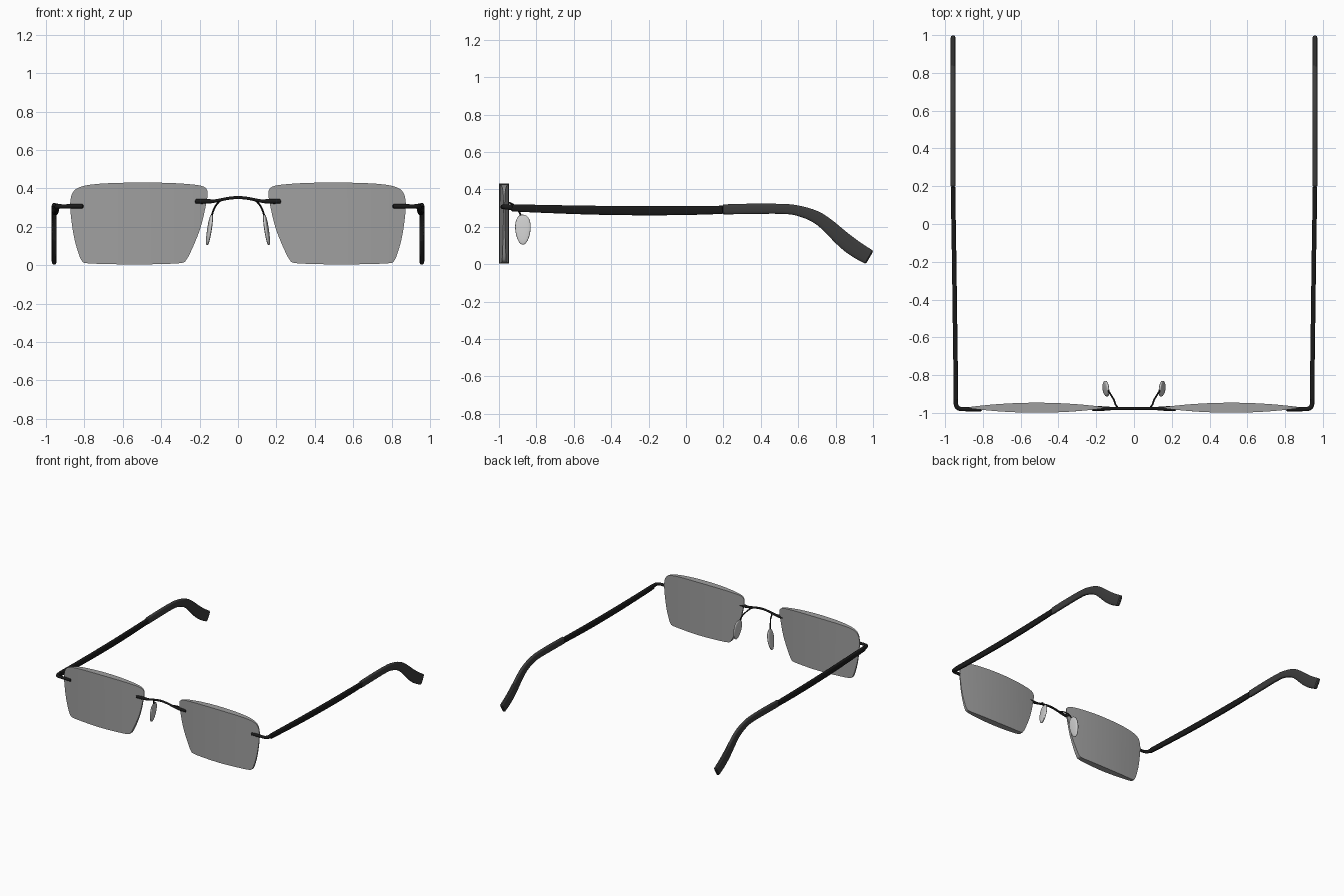
import bpy, bmesh, math
from mathutils import Vector

if "Cube" in bpy.data.objects:
    bpy.data.objects.remove(bpy.data.objects["Cube"])


def material(name, rgba):
    m = bpy.data.materials.new(name)
    m.diffuse_color = rgba
    m.use_nodes = True
    m.node_tree.nodes["Principled BSDF"].inputs["Base Color"].default_value = m.diffuse_color
    return m


BLACK = material("black_metal", (0.01, 0.01, 0.01, 1))
DARK = material("dark_plastic", (0.045, 0.045, 0.045, 1))
GLASS = material("lens_grey", (0.35, 0.35, 0.35, 0.6))
CLEAR = material("pad_grey", (0.6, 0.6, 0.6, 0.8))


def finish(bm, name, mat, angle=40):
    bmesh.ops.recalc_face_normals(bm, faces=bm.faces)
    me = bpy.data.meshes.new(name)
    bm.to_mesh(me)
    bm.free()
    ob = bpy.data.objects.new(name, me)
    bpy.context.collection.objects.link(ob)
    me.materials.append(mat)
    bpy.ops.object.select_all(action='DESELECT')
    ob.select_set(True)
    bpy.context.view_layer.objects.active = ob
    bpy.ops.object.shade_smooth_by_angle(angle=math.radians(angle))
    return ob


def smooth(pts, steps, closed=False):
    """Catmull-Rom through tuples of any length."""
    P = [Vector(p) for p in pts]
    n = len(P)
    get = (lambda i: P[i % n]) if closed else (lambda i: P[max(0, min(n - 1, i))])
    out = []
    for i in range(n if closed else n - 1):
        a, b, c, d = (get(i + k) for k in (-1, 0, 1, 2))
        for s in range(steps):
            t = s / steps
            out.append(0.5 * (2 * b + (c - a) * t + (2 * a - 5 * b + 4 * c - d) * t * t
                              + (3 * b - a - 3 * c + d) * t ** 3))
    if not closed:
        out.append(P[-1])
    return out


def sweep(name, pts, mat, side=1, sides=12, power=2, steps=5, cap=0.5):
    """Sweep a superellipse along (x, y, z, half_width, half_height) points."""
    S = smooth(pts, steps)
    path = [Vector((p[0] * side, p[1], p[2])) for p in S]
    rows = []
    for i, p in enumerate(path):
        t = (path[min(i + 1, len(path) - 1)] - path[max(i - 1, 0)]).normalized()
        rows.append((p, t, S[i][3], S[i][4]))
    # small rounded ends
    p, t, w, h = rows[0]
    r = w * cap
    rows[0] = (p + t * r, t, w, h)
    rows.insert(0, (p, t, w * (1 - cap), h - r))
    p, t, w, h = rows[-1]
    r = w * cap
    rows[-1] = (p - t * r, t, w, h)
    rows.append((p, t, w * (1 - cap), h - r))
    bm = bmesh.new()
    rings = []
    for p, t, w, h in rows:
        lat = t.cross(Vector((0, 0, 1))).normalized()
        up = lat.cross(t)
        ring = []
        for k in range(sides):
            a = 2 * math.pi * (k + 0.5) / sides
            c, s = math.cos(a), math.sin(a)
            u = math.copysign(abs(c) ** (2 / power), c) * w
            v = math.copysign(abs(s) ** (2 / power), s) * h
            ring.append(bm.verts.new(p + lat * u + up * v))
        rings.append(ring)
    for a, b in zip(rings, rings[1:]):
        for k in range(sides):
            j = (k + 1) % sides
            bm.faces.new((a[k], a[j], b[j], b[k]))
    bm.faces.new(rings[0])
    bm.faces.new(rings[-1])
    return finish(bm, name, mat)


LENS = [(.205, .417), (.3, .426), (.4, .43), (.515, .431), (.63, .429), (.73, .424), (.81, .412),
        (.855, .388), (.873, .34), (.872, .27), (.857, .16), (.837, .08), (.815, .025), (.79, .011),
        (.7, .007), (.54, .004), (.38, .007), (.295, .012), (.27, .027), (.237, .09), (.197, .19),
        (.172, .29), (.158, .37), (.168, .402)]


def lens(name, side):
    # outline sliced into columns, then doubled into front and back arcs
    bm = bmesh.new()
    f = bm.faces.new([bm.verts.new((p[0] * side, 0, p[1])) for p in smooth(LENS, 3, True)])
    for k in range(1, 16):
        bmesh.ops.bisect_plane(bm, geom=bm.verts[:] + bm.edges[:] + bm.faces[:], dist=1e-5,
                               plane_co=(side * (0.155 + 0.045 * k), 0, 0), plane_no=(1, 0, 0))
    front = set(bm.verts)
    bmesh.ops.solidify(bm, geom=bm.faces[:], thickness=0.01)
    bm.verts.ensure_lookup_table()
    mean = sum(v.co.y for v in bm.verts) / len(bm.verts)
    for v in bm.verts:
        u = (abs(v.co.x) - 0.515) / 0.362
        half = 0.003 + 0.0235 * max(0, 1 - u * u)
        v.co.y = -0.9725 + (half if v.co.y > mean else -half)
    return finish(bm, name, GLASS, 35)


def nose_pad(name, side):
    # flattened egg, wider at the top and leaning outwards at the bottom
    bm = bmesh.new()
    bmesh.ops.create_uvsphere(bm, u_segments=24, v_segments=16, radius=1)
    for v in bm.verts:
        x, y, z = v.co
        flat = math.copysign(abs(x) ** 0.6, x) * 0.011
        wide = math.copysign(abs(y) ** 0.9, y) * (0.041 + 0.007 * z)
        v.co = (side * (0.149 + flat - 0.012 * z + 0.1 * wide), -0.872 + wide, 0.185 + 0.08 * z)
    return finish(bm, name, CLEAR, 60)


# bridge with thicker pins on the lenses
half = [(.225, .333, .013), (.19, .333, .013), (.155, .333, .012), (.12, .335, .009), (.08, .343, .008),
        (.04, .350, .008)]
pts = [(-x, -.977, z, r, r) for x, z, r in half] + [(0, -.977, .353, .008, .008)]
pts += [(x, -.977, z, r, r) for x, z, r in reversed(half)]
sweep("bridge", pts, BLACK)

for side, tag in ((1, "right"), (-1, "left")):
    lens("lens_" + tag, side)
    # end piece: pin on the lens, elbow to the temple
    sweep("end_piece_" + tag,
          [(.805, -.98, .307, .012, .012), (.86, -.98, .307, .012, .012), (.91, -.98, .307, .011, .011),
           (.931, -.974, .307, .012, .012), (.942, -.958, .306, .012, .014),
           (.944, -.925, .304, .012, .017)], BLACK, side)
    # temple arm
    sweep("temple_" + tag,
          [(.943, -.935, .302, .012, .019), (.944, -.8, .297, .012, .021), (.948, -.5, .289, .012, .024),
           (.952, -.2, .286, .012, .025), (.956, .05, .288, .012, .024), (.958, .2, .291, .012, .022)],
          BLACK, side, 16, 3.5)
    # curved ear tip
    sweep("ear_tip_" + tag,
          [(.958, .195, .293, .013, .027), (.958, .35, .296, .013, .028), (.958, .5, .296, .013, .027),
           (.958, .6, .286, .013, .028), (.958, .716, .24, .013, .034), (.958, .843, .13, .013, .043),
           (.958, .91, .079, .013, .044), (.958, .982, .036, .013, .041)], DARK, side, 16, 3.5)
    # nose pad and its wire arm
    nose_pad("nose_pad_" + tag, side)
    sweep("pad_arm_" + tag,
          [(.082, -.977, .341, .005, .005), (.098, -.955, .332, .005, .005), (.107, -.93, .322, .005, .005),
           (.122, -.905, .3, .005, .005), (.135, -.885, .265, .005, .005), (.143, -.873, .225, .005, .005)],
          BLACK, side, 8)
